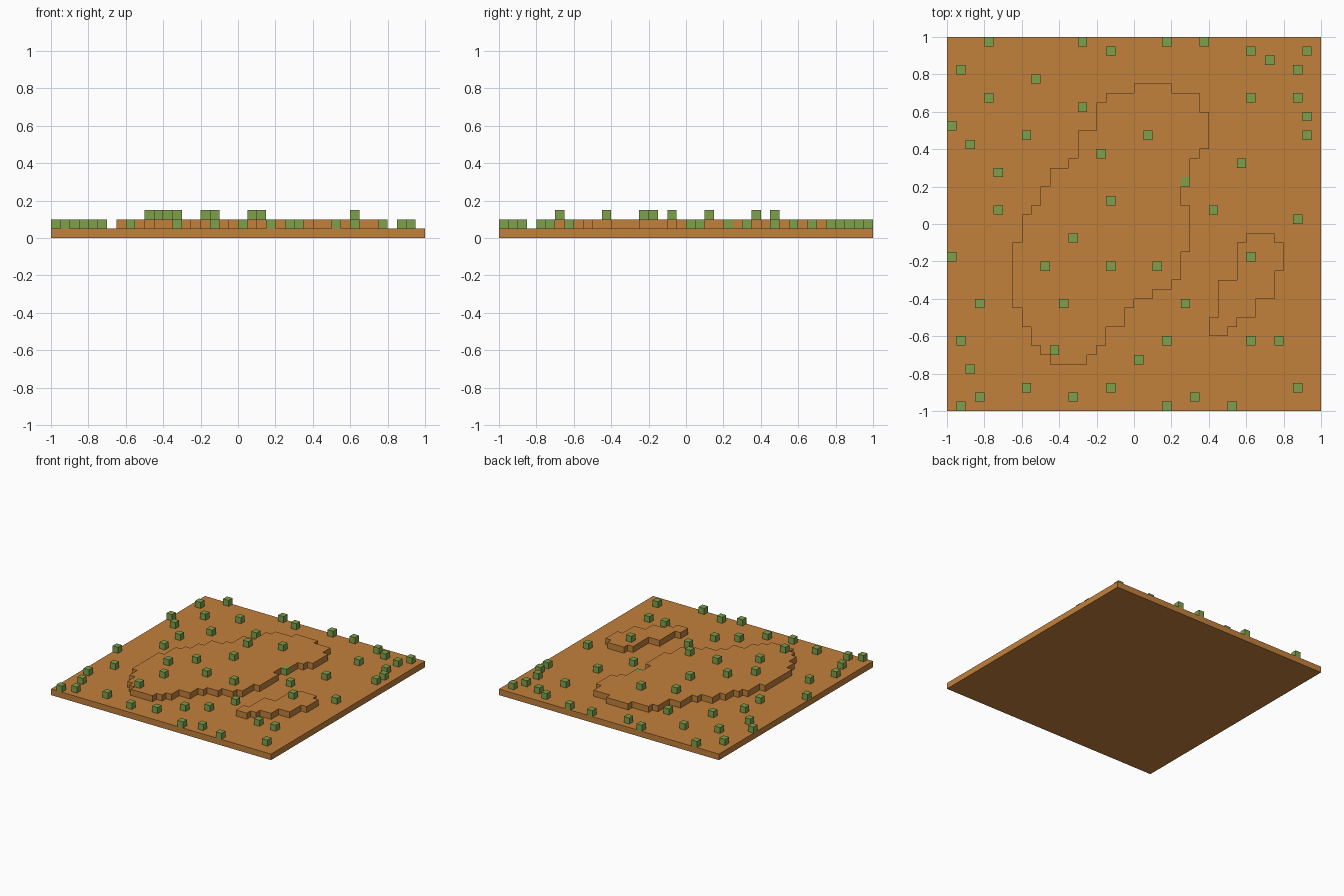
import bpy
import bmesh

cube = bpy.data.objects.get("Cube")
if cube:
    bpy.data.objects.remove(cube, do_unlink=True)

CELL = 0.05  # everything sits on a 40 x 40 grid of blocks


def material(name, rgb):
    mat = bpy.data.materials.new(name)
    mat.use_nodes = True
    mat.diffuse_color = (*rgb, 1)
    mat.node_tree.nodes["Principled BSDF"].inputs["Base Color"].default_value = (*rgb, 1)
    return mat


sand = material("orange sand", (0.54, 0.22, 0.045))
green = material("cactus green", (0.212, 0.352, 0.07))


def add_object(name, mesh, location=(0, 0, 0)):
    obj = bpy.data.objects.new(name, mesh)
    obj.location = location
    bpy.context.collection.objects.link(obj)
    return obj


def prism(name, outline, height, mat):
    """Mesh made by extruding an outline, given in cells, upwards from z = 0."""
    bm = bmesh.new()
    face = bm.faces.new([bm.verts.new((x * CELL, y * CELL, 0)) for x, y in outline])
    top = bmesh.ops.extrude_face_region(bm, geom=[face])["geom"]
    verts = [v for v in top if isinstance(v, bmesh.types.BMVert)]
    bmesh.ops.translate(bm, verts=verts, vec=(0, 0, height))
    bmesh.ops.recalc_face_normals(bm, faces=bm.faces)
    mesh = bpy.data.meshes.new(name)
    bm.to_mesh(mesh)
    bm.free()
    mesh.materials.append(mat)
    return mesh


def stepped_side(start, steps):
    """Staircase points; each step is (x, row where it ends), from front to back."""
    points, y = [], start
    for x, end in steps:
        points += [(x, y), (x, end)]
        y = end
    return points


def edge_at(steps, row):
    return next(x for x, end in steps if row < end)


# Plateaus: first row, left-hand steps, right-hand steps
plateaus = {
    "large_plateau": (
        5,
        [(11, 6), (10, 7), (9, 9), (8, 11), (7, 18), (8, 21), (9, 22), (10, 24),
         (11, 26), (13, 27), (14, 30), (16, 33), (17, 34), (20, 35)],
        [(15, 6), (16, 7), (17, 9), (19, 11), (20, 12), (22, 13), (24, 14), (25, 17),
         (26, 22), (25, 25), (26, 27), (27, 28), (28, 32), (27, 34), (24, 35)]),
    "small_plateau": (
        8,
        [(28, 10), (29, 14), (31, 18), (32, 19)],
        [(30, 9), (31, 10), (33, 12), (35, 15), (36, 18), (35, 19)]),
}

# Ground slab
add_object("desert_ground", prism("desert_ground", [(0, 0), (40, 0), (40, 40), (0, 40)], CELL, sand),
           (-1, -1, 0))

# Raised terraces
for name, (start, left, right) in plateaus.items():
    outline = stepped_side(start, right) + stepped_side(start, left)[::-1]
    add_object(name, prism(name, outline, CELL, sand), (-1, -1, CELL))


def on_plateau(col, row):
    return any(start <= row < left[-1][1] and edge_at(left, row) <= col < edge_at(right, row)
               for start, left, right in plateaus.values())


# Cactus blocks: row -> columns
cacti = {
    39: [4, 14, 23, 27], 38: [17, 32, 38], 37: [34], 36: [1, 37], 35: [9],
    33: [4, 32, 37], 32: [14], 31: [38], 30: [0], 29: [8, 21, 38], 28: [2],
    27: [16], 26: [31], 25: [5], 24: [25], 22: [17], 21: [5, 28], 20: [37],
    18: [13], 16: [0, 32], 15: [10, 17, 22], 11: [3, 12, 25], 7: [1, 23, 32, 35],
    6: [11], 5: [20], 4: [2], 2: [8, 17, 37], 1: [3, 13, 26], 0: [1, 23, 30],
}
block = prism("cactus_block", [(0, 0), (1, 0), (1, 1), (0, 1)], CELL, green)
for row, columns in cacti.items():
    for col in columns:
        level = 2 if on_plateau(col, row) else 1
        add_object("cactus_block", block, (col * CELL - 1, row * CELL - 1, level * CELL))
